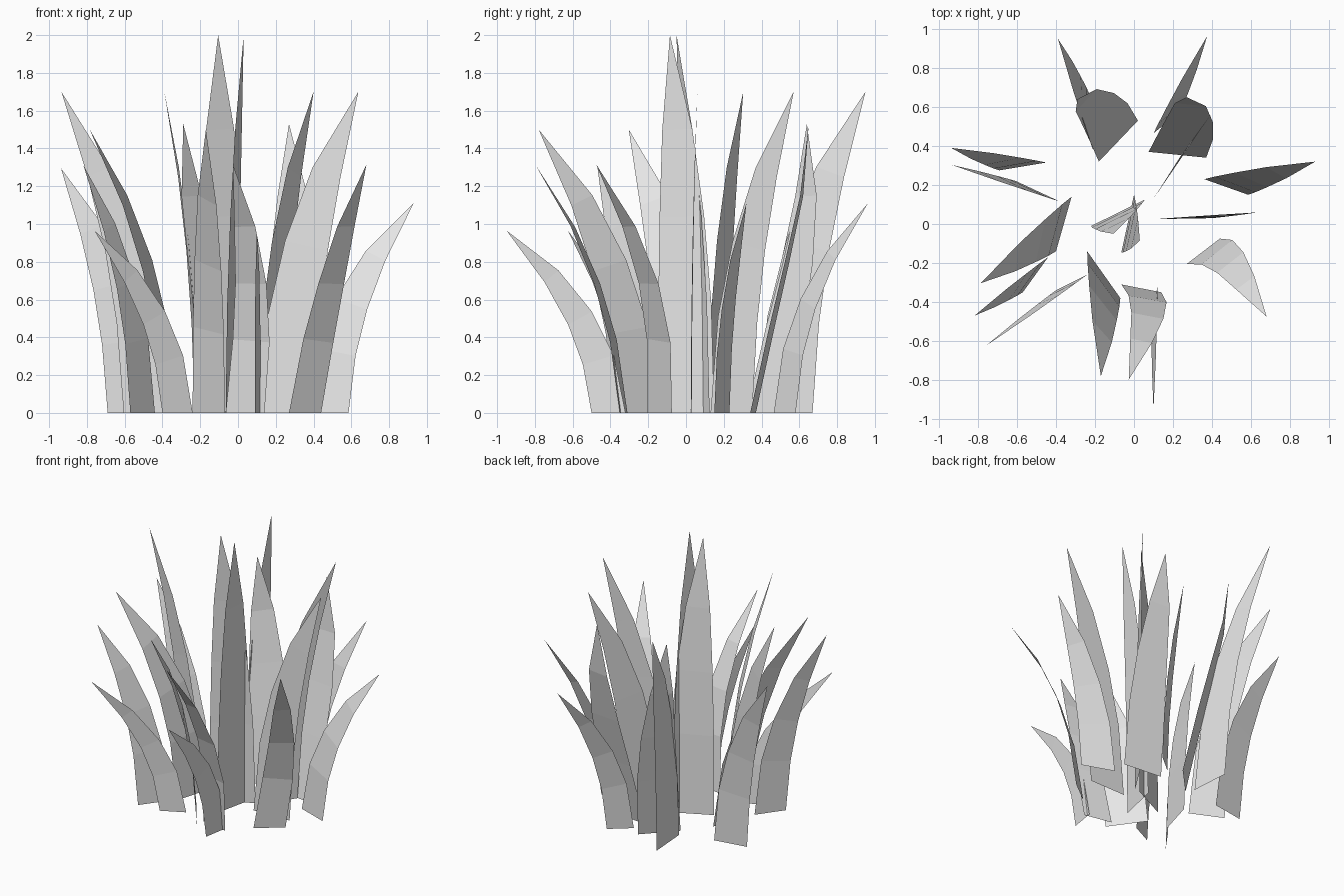
import bpy
import math
from mathutils import Vector

if "Cube" in bpy.data.objects:
    bpy.data.objects.remove(bpy.data.objects["Cube"])

grey = bpy.data.materials.new("pale_grey")
grey.use_nodes = True
grey.diffuse_color = (0.8, 0.8, 0.8, 1)
grey.node_tree.nodes["Principled BSDF"].inputs["Base Color"].default_value = (0.8, 0.8, 0.8, 1)

# Shared blade profile: height, relative width at each level below the tip
HEIGHT = (0, 0.29, 0.52, 0.75, 1)
WIDTH = (1, 0.95, 0.8, 0.54)
ARCHED = (0, 0.1, 0.28, 0.56, 1)     # leans out more towards the tip
UPRIGHT = (0, 0.34, 0.62, 0.88, 1)   # leans out early, then rises


def blade(name, a, b, tip, lean=ARCHED, sway=0):
    """Tapered bent leaf from ground edge a-b up to a pointed tip."""
    a, b, tip = Vector((*a, 0)), Vector((*b, 0)), Vector(tip)
    base, side, half = (a + b) / 2, (b - a).normalized(), (b - a).length / 2
    reach = tip - base
    path = []
    for h, g in zip(HEIGHT, lean):
        p = base + Vector((reach.x * g, reach.y * g, tip.z * h))
        path.append(p + side * sway * math.sin(math.pi * h))
    verts = []
    for i, w in enumerate(WIDTH):
        across = side
        if i:  # keep each cross-section square to the bending path
            along = (path[i + 1] - path[i - 1]).normalized()
            across = (side - along * side.dot(along)).normalized()
        verts += [path[i] - across * half * w, path[i] + across * half * w]
    verts.append(tip)
    faces = [(i, i + 1, i + 3, i + 2) for i in (0, 2, 4)] + [(6, 7, 8)]
    mesh = bpy.data.meshes.new(name)
    mesh.from_pydata(verts, [], faces)
    mesh.materials.append(grey)
    bpy.context.collection.objects.link(bpy.data.objects.new(name, mesh))


# Central tall blades
blade("centre_blade_wide", (-.22, -.01), (.055, .125), (-.105, -.05, 2))
blade("centre_blade_side", (-.065, -.145), (0, .15), (.03, -.085, 2))

# Back blades
blade("back_right_outer_blade", (-.21, .38), (-.23, .67), (-.39, .95, 1.7))
blade("back_right_blade", (-.18, .32), (.02, .53), (-.29, .64, 1.53), UPRIGHT, .04)
blade("back_left_outer_blade", (.1, .465), (.24, .58), (.375, .963, 1.11))
blade("back_left_blade", (.075, .37), (.37, .34), (.27, .65, 1.53), UPRIGHT, .035)
blade("back_left_inner_blade", (.1, .13), (.24, .35), (.4, .57, 1.7))

# Left blades
blade("left_tall_blade", (.11, .025), (.4, .03), (.637, .06, 1.7))
blade("left_low_blade", (.36, .23), (.585, .15), (.93, .32, 1.11))
blade("front_left_blade", (.27, -.205), (.44, -.075), (.68, -.475, 1.315), ARCHED, .06)

# Right blades
blade("right_low_blade", (-.69, .275), (-.45, .315), (-.937, .39, 1.295))
blade("right_tall_blade", (-.605, .22), (-.38, .115), (-.935, .303, 1.7))
blade("right_wide_blade", (-.4, -.14), (-.32, .14), (-.785, -.303, 1.5))
blade("front_right_blade", (-.57, -.35), (-.44, -.17), (-.818, -.47, 1.31))
blade("front_right_low_blade", (-.4, -.34), (-.24, -.26), (-.76, -.625, .965))

# Front blades
blade("front_tall_blade", (-.24, -.14), (-.07, -.38), (-.17, -.78, 1.5))
blade("front_blade", (-.065, -.31), (.14, -.35), (-.027, -.798, 1.315), ARCHED, .05)
blade("front_low_blade", (.09, -.5), (.12, -.32), (.1, -.95, .965))
